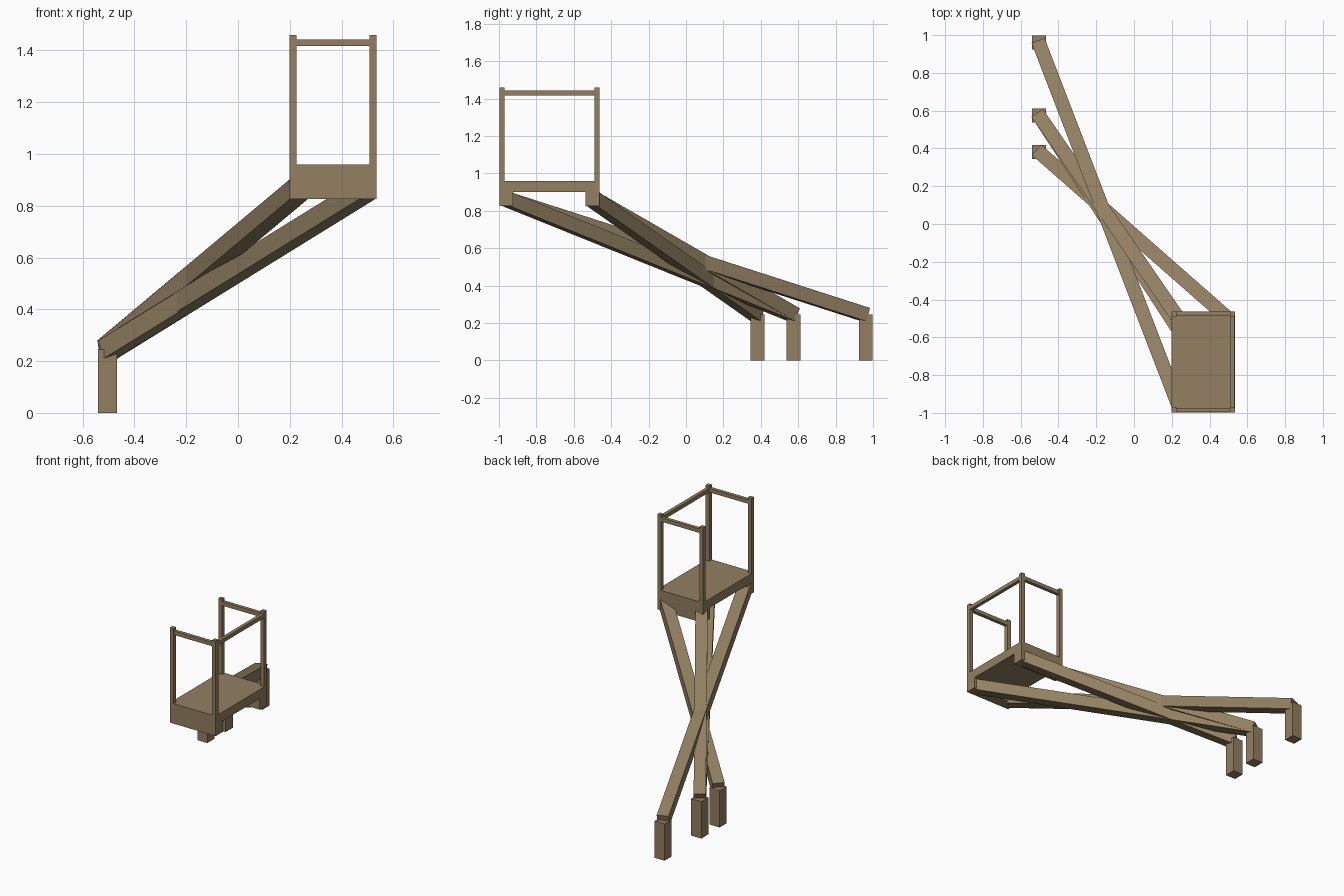
import bpy
from mathutils import Vector

if "Cube" in bpy.data.objects:
    bpy.data.objects.remove(bpy.data.objects["Cube"])

wood = bpy.data.materials.new("wood")
wood.diffuse_color = (0.29, 0.215, 0.12, 1)
wood.use_nodes = True
wood.node_tree.nodes["Principled BSDF"].inputs["Base Color"].default_value = wood.diffuse_color


def finish(name, scale):
    ob = bpy.context.object
    ob.name = name
    ob.scale = scale
    ob.data.materials.append(wood)
    return ob


def box(name, lo, hi):
    lo, hi = Vector(lo), Vector(hi)
    bpy.ops.mesh.primitive_cube_add(size=1, location=(lo + hi) / 2)
    return finish(name, hi - lo)


def beam(name, a, b, w):
    a, b = Vector(a), Vector(b)
    bpy.ops.mesh.primitive_cube_add(size=1, location=(a + b) / 2)
    ob = finish(name, (w, (b - a).length, w))
    ob.rotation_euler = (b - a).to_track_quat('Y', 'Z').to_euler()
    return ob


X0, X1, Y0, Y1 = 0.198, 0.535, -0.998, -0.462   # platform outline
W, P = 0.074, 0.027                             # beam and railing thickness

# platform and the cross beams under its front and back edges
box("platform", (X0, Y0, 0.9), (X1, Y1, 0.96))
box("front_cross_beam", (X0, Y0, 0.827), (X1, Y0 + W, 0.9))
box("back_cross_beam", (X0, Y1 - W, 0.827), (X1, Y1, 0.9))

# corner posts of the railing
for sx, x in (("left", X0), ("right", X1 - P)):
    for sy, y in (("front", Y0), ("back", Y1 - P)):
        box(f"{sy}_{sx}_rail_post", (x, y, 0.96), (x + P, y + P, 1.46))

# top rails on three sides, left side open
R0, R1 = 1.417, 1.443
box("front_rail", (X0 + P, Y0 + 0.002, R0), (X1 - P, Y0 + P - 0.002, R1))
box("back_rail", (X0 + P, Y1 - P + 0.002, R0), (X1 - P, Y1 - 0.002, R1))
box("right_rail", (X1 - P + 0.002, Y0 + P, R0), (X1 - 0.002, Y1 - P, R1))

# short upright feet
FX = -0.504
feet = {"far": 0.961, "middle": 0.575, "near": 0.382}
for n, y in feet.items():
    box(n + "_foot", (FX - W / 2, y - W / 2, 0), (FX + W / 2, y + W / 2, 0.245))

# long sloping legs from the platform corners to the feet
XL, XR, YF, YB = X0 + W / 2, X1 - W / 2, Y0 + W / 2, Y1 - W / 2
for n, x, y, foot in (("front_left", XL, YF, "far"), ("front_right", XR, YF, "middle"),
                      ("back_left", XL, YB, "middle"), ("back_right", XR, YB, "near")):
    beam(n + "_leg", (FX, feet[foot], 0.245), (x, y, 0.864), W)
